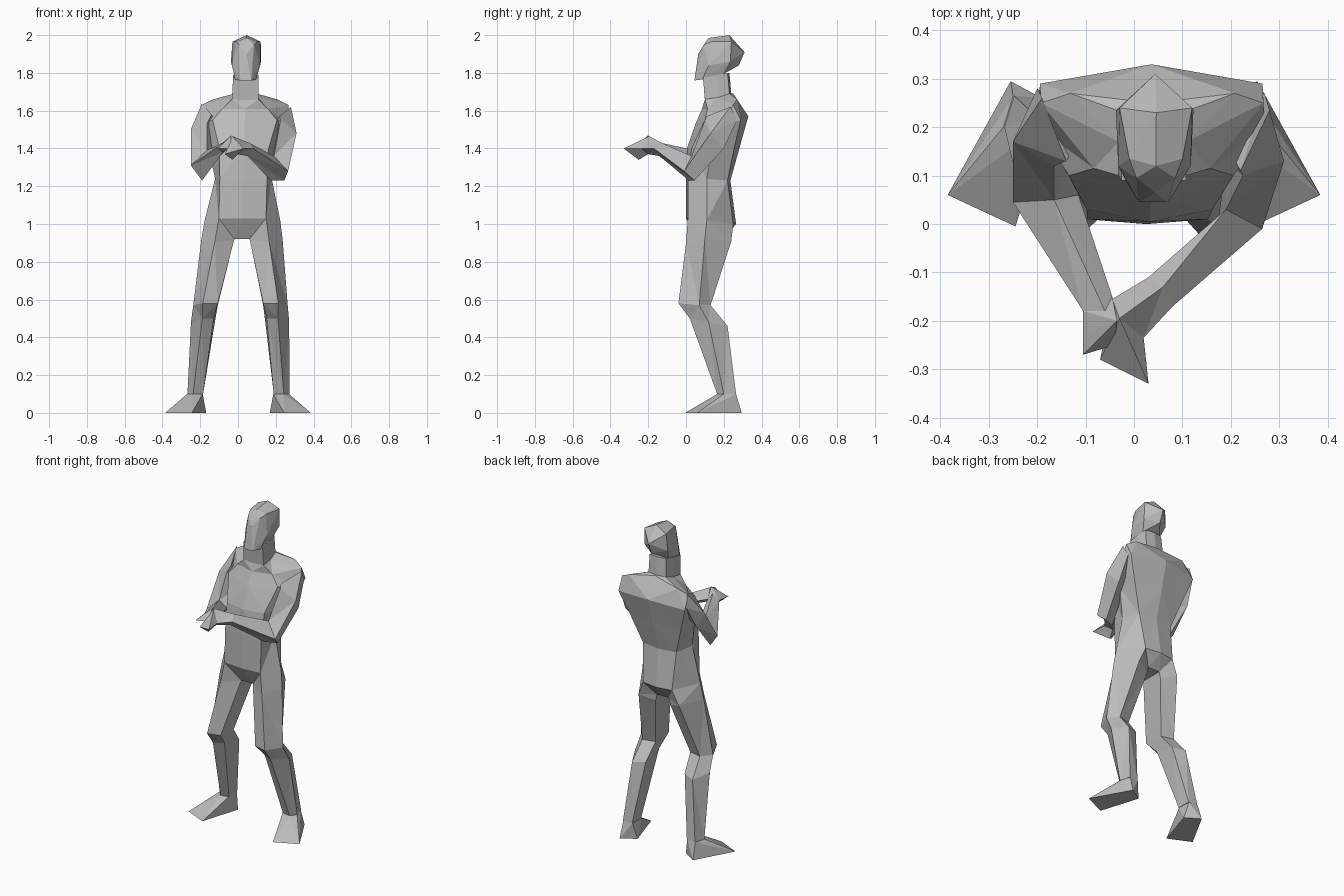
import bpy
import bmesh
from mathutils import Vector

default_cube = bpy.data.objects.get("Cube")
if default_cube:
    bpy.data.objects.remove(default_cube, do_unlink=True)

LEAN = 0.023  # the body's middle drifts towards +x with height

grey = bpy.data.materials.new("plain grey")
grey.use_nodes = True
grey.diffuse_color = (0.5, 0.5, 0.5, 1)
grey.node_tree.nodes["Principled BSDF"].inputs["Base Color"].default_value = grey.diffuse_color


def finish(name, bm):
    """Turn a bmesh into a flat shaded grey object."""
    bmesh.ops.remove_doubles(bm, verts=bm.verts, dist=0.0005)
    bmesh.ops.triangulate(bm, faces=[f for f in bm.faces if len(f.verts) > 3])
    bmesh.ops.recalc_face_normals(bm, faces=bm.faces)
    mesh = bpy.data.meshes.new(name)
    bm.to_mesh(mesh)
    bm.free()
    mesh.materials.append(grey)
    obj = bpy.data.objects.new(name, mesh)
    bpy.context.collection.objects.link(obj)
    return obj


def lean(point, side=1):
    """Place a body point on one side of the leaning middle plane."""
    x, y, z = point
    return Vector((side * x + LEAN * z, y, z))


def loft(name, rings):
    """Skin a series of rings with equal point counts and cap both ends."""
    bm = bmesh.new()
    loops = [[bm.verts.new(p) for p in ring] for ring in rings]
    count = len(loops[0])
    for low, high in zip(loops, loops[1:]):
        for i in range(count):
            j = (i + 1) % count
            bm.faces.new((low[i], low[j], high[j], high[i]))
    bm.faces.new(loops[0])
    bm.faces.new(loops[-1])
    return finish(name, bm)


def hull(name, points):
    """Wrap points in a faceted convex shell."""
    bm = bmesh.new()
    for p in points:
        bm.verts.new(p)
    result = bmesh.ops.convex_hull(bm, input=bm.verts)
    unused = {e for e in result["geom_interior"] + result["geom_unused"]
              if isinstance(e, bmesh.types.BMVert)}
    bmesh.ops.delete(bm, geom=list(unused), context="VERTS")
    return finish(name, bm)


def both_sides(half):
    """Close a half ring, running front to back, with its mirrored half."""
    return [lean(p) for p in half] + [lean(p, -1) for p in reversed(half[1:-1])]


# Torso: half rings from front middle to back middle, crotch to collar
crotch = [(0, .06, .92), (.04, .06, .92), (.04, .13, .92), (.04, .2, .92), (0, .2, .92)]
hips = [(0, 0, 1.03), (.125, .01, 1.03), (.2, .11, 1.02), (.1, .25, 1), (0, .265, 1)]
waist = [(0, 0, 1.24), (.125, .01, 1.24), (.15, .11, 1.24), (.115, .22, 1.23), (0, .235, 1.23)]
ribs = [(0, .005, 1.4), (.13, .03, 1.4), (.19, .14, 1.41), (.175, .255, 1.4), (0, .285, 1.41)]
chest = [(0, .05, 1.53), (.17, .1, 1.55), (.235, .2, 1.53), (.23, .29, 1.55), (0, .33, 1.57)]
shoulders = [(0, .085, 1.61), (.12, .115, 1.61), (.23, .25, 1.63), (.17, .27, 1.66), (0, .25, 1.69)]
collar = [(0, .1, 1.655), (.07, .1, 1.66), (.07, .17, 1.67), (.06, .23, 1.69), (0, .24, 1.69)]
loft("torso", [both_sides(r) for r in (crotch, hips, waist, ribs, chest, shoulders, collar)])

# Neck
neck_top = [(x * .95, y - .01, 1.76 + y / 6) for x, y, z in collar]
loft("neck", [both_sides(collar), both_sides(neck_top)])

# Head: middle line plus paired side points
profile = [(.065, 1.9), (.12, 1.985), (.23, 2), (.31, 1.91), (.28, 1.84)]
sides = [(.03, .045, 1.76), (.055, .085, 1.765), (.06, .2, 1.795), (.055, .135, 1.965),
         (.075, .12, 1.84), (.075, .24, 1.965), (.08, .235, 1.86), (.04, .095, 1.95)]
hull("head", [lean((0, y, z)) for y, z in profile]
     + [lean(p, s) for p in sides for s in (1, -1)])

# Legs: rings run front, outer, back, inner back, inner front
groin = [hips[1], hips[2], hips[3], crotch[3], crotch[1]]
thigh = [(.145, 0, .9), (.215, .1, .92), (.14, .24, .91), (.05, .2, .88), (.05, .05, .88)]
knee = [(.2, -.04, .58), (.25, .07, .57), (.2, .13, .57), (.12, .11, .57), (.12, -.02, .58)]
calf = [(.2, .02, .5), (.26, .12, .48), (.21, .22, .46), (.135, .19, .47), (.14, .05, .5)]
ankle = [(.24, .165, .1), (.27, .2, .1), (.25, .265, .1), (.19, .26, .1), (.187, .175, .1)]
sole = [(.385, .06, 0), (.245, -.005, 0), (.168, .24, 0), (.255, .295, 0)]
for side, word in ((1, "left"), (-1, "right")):
    loft(word + "_leg", [[lean(p, side) for p in r] for r in (groin, thigh, knee, calf, ankle)])
    hull(word + "_foot", [Vector((side * x, y, z)) for x, y, z in ankle + sole])

# Arms: rings run outer, back or bottom, inner, front or top
right_arm = [
    [(-.19, .26, 1.64), (-.2, .28, 1.56), (-.1, .2, 1.5), (-.14, .13, 1.58)],
    [(-.25, .17, 1.5), (-.22, .21, 1.42), (-.13, .13, 1.42), (-.165, .12, 1.53)],
    [(-.25, .045, 1.31), (-.19, .03, 1.23), (-.115, .06, 1.34), (-.165, .05, 1.39)],
    [(-.105, -.18, 1.41), (-.08, -.17, 1.38), (-.045, -.15, 1.41), (-.06, -.18, 1.44)],
]
left_arm = [
    [(.28, .235, 1.62), (.27, .27, 1.55), (.17, .2, 1.5), (.22, .11, 1.57)],
    [(.31, .13, 1.48), (.28, .2, 1.4), (.19, .13, 1.4), (.225, .1, 1.55)],
    [(.265, -.01, 1.28), (.245, .045, 1.23), (.175, .015, 1.23), (.19, .03, 1.36)],
    [(.08, -.17, 1.4), (.05, -.14, 1.36), (.03, -.11, 1.39), (.06, -.13, 1.43)],
    [(.02, -.235, 1.4), (-.01, -.2, 1.37), (-.045, -.155, 1.41), (-.03, -.195, 1.465)],
]
loft("right_arm", right_arm)
loft("left_arm", left_arm)

# Hands: clasped wedges growing out of each wrist
right_fingers = [(-.105, -.27, 1.4), (-.09, -.22, 1.42), (-.035, -.2, 1.47), (-.04, -.25, 1.4)]
left_fingers = [(.03, -.33, 1.4), (-.07, -.28, 1.37), (-.03, -.25, 1.34)]
hull("right_hand", right_arm[-1] + right_fingers)
hull("left_hand", left_arm[-1] + left_fingers)
